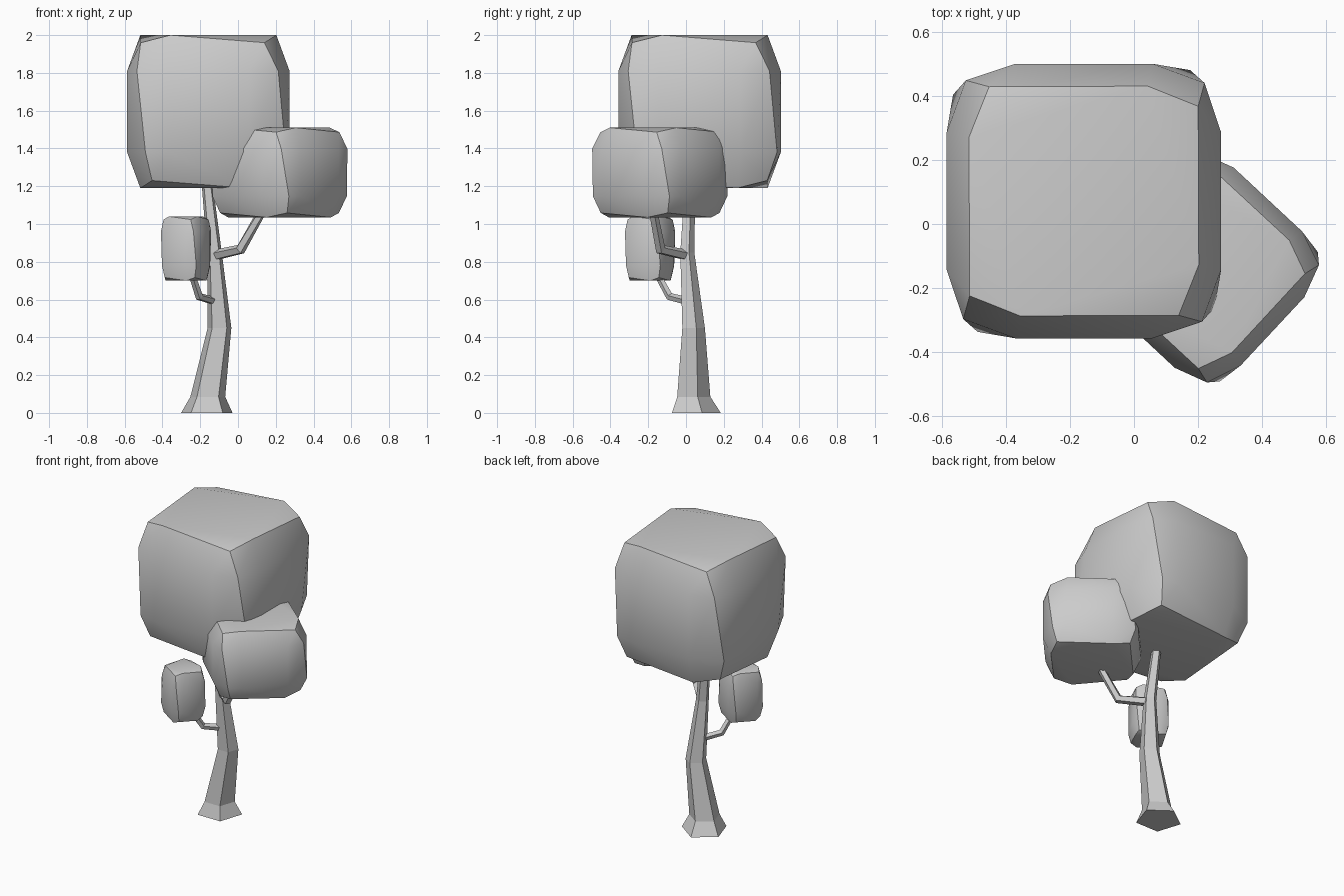
import bpy, bmesh, math
from mathutils import Vector, Matrix, Quaternion

if "Cube" in bpy.data.objects:
    bpy.data.objects.remove(bpy.data.objects["Cube"])


def finish(name, bm, smooth=None):
    bmesh.ops.recalc_face_normals(bm, faces=bm.faces)
    me = bpy.data.meshes.new(name)
    bm.to_mesh(me)
    bm.free()
    ob = bpy.data.objects.new(name, me)
    bpy.context.collection.objects.link(ob)
    if smooth:
        bpy.ops.object.select_all(action='DESELECT')
        ob.select_set(True)
        bpy.context.view_layer.objects.active = ob
        bpy.ops.object.shade_smooth_by_angle(angle=math.radians(smooth))
    return ob


# One quarter of a bulging, slightly twisted cube
QUARTER = [(-.358, -.297, .365), (-.378, -.37, .215), (-.333, -.41, -.215),
           (-.298, -.358, -.365), (-.2, -.36, .405), (-.36, -.2, -.405),
           (-.215, -.43, .215), (.215, -.43, .215),
           (-.215, -.43, -.215), (.215, -.43, -.215)]


def foliage(name, centre, width, height, turn):
    bm = bmesh.new()
    for k in range(4):
        rot = Matrix.Rotation(math.radians(turn + 90 * k), 3, 'Z')
        for p in QUARTER:
            q = rot @ Vector(p)
            bm.verts.new(Vector(centre) + Vector((q.x * width, q.y * width, q.z * height)))
    res = bmesh.ops.convex_hull(bm, input=bm.verts)
    loose = [v for v in bm.verts if not v.link_faces]
    bmesh.ops.delete(bm, geom=loose, context='VERTS')
    bmesh.ops.dissolve_limit(bm, angle_limit=math.radians(2), verts=bm.verts, edges=bm.edges)
    return finish(name, bm, 28)


def limb(name, stations, upright=False):
    """Five-sided tapered tube through (x, y, z, radius) stations."""
    bm = bmesh.new()
    pts = [Vector(s[:3]) for s in stations]
    rings = []
    for i, s in enumerate(stations):
        quat = Quaternion()
        if not upright:
            t = Vector()
            if i > 0:
                t += (pts[i] - pts[i - 1]).normalized()
            if i < len(pts) - 1:
                t += (pts[i + 1] - pts[i]).normalized()
            quat = t.to_track_quat('Z', 'Y')
        ring = []
        for k in range(5):
            a = math.radians(90 + 72 * k)
            ring.append(bm.verts.new(pts[i] + quat @ Vector((math.cos(a), math.sin(a), 0)) * s[3]))
        rings.append(ring)
    for a, b in zip(rings, rings[1:]):
        for k in range(5):
            n = (k + 1) % 5
            bm.faces.new((a[k], a[n], b[n], b[k]))
    bm.faces.new(rings[0])
    bm.faces.new(rings[-1])
    return finish(name, bm)


# Trunk with flared foot
limb("trunk", [(-.165, .041, 0, .143), (-.16, .032, .085, .097), (-.098, .034, .45, .066),
               (-.125, .003, .85, .041), (-.165, .02, 1.23, .03)], upright=True)

# Branches
limb("large_branch", [(-.12, 0, .835, .03), (.012, -.135, .865, .029), (.14, -.18, 1.09, .024)])
limb("small_branch", [(-.12, .01, .59, .022), (-.205, -.085, .615, .022), (-.25, -.16, .75, .018)])

# Foliage blocks
foliage("main_crown", (-.157, .072, 1.595), 1.0, 1.0, 0)
foliage("side_crown", (.22, -.137, 1.2725), .68, .586, 47)
foliage("small_crown", (-.275, -.19, .87), .262, .42, 62)
